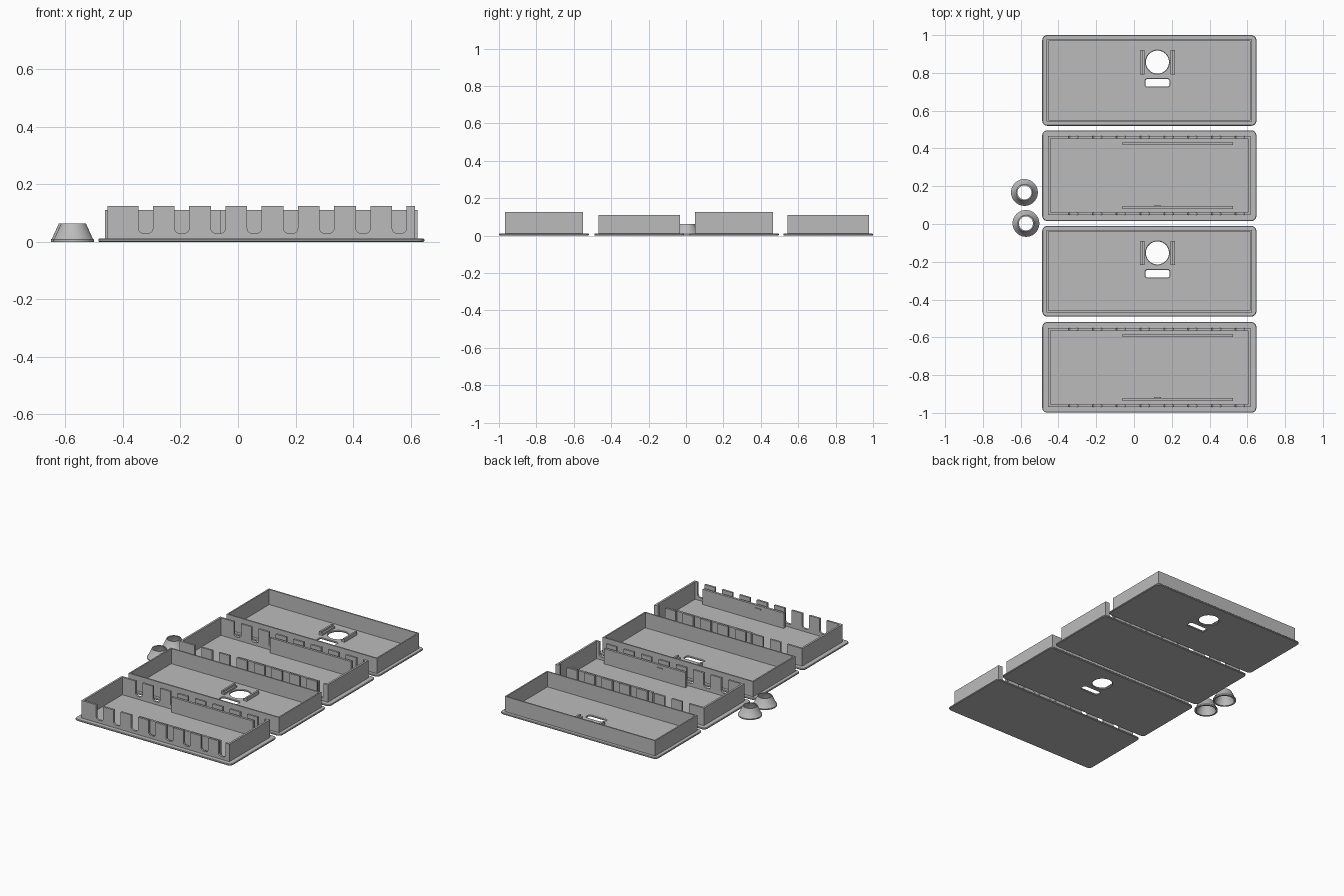
import bpy, bmesh, math

if "Cube" in bpy.data.objects:
    bpy.data.objects.remove(bpy.data.objects["Cube"])

grey = bpy.data.materials.new("matte_grey")
grey.diffuse_color = (0.5, 0.5, 0.5, 1)
grey.use_nodes = True
grey.node_tree.nodes["Principled BSDF"].inputs["Base Color"].default_value = grey.diffuse_color

CX = 0.081          # shared centre of the trays
FLOOR = 0.011       # base plate thickness


def finish(ob, smooth=True):
    ob.data.materials.clear()
    ob.data.materials.append(grey)
    bpy.ops.object.select_all(action='DESELECT')
    ob.select_set(True)
    bpy.context.view_layer.objects.active = ob
    if smooth:
        bpy.ops.object.shade_smooth_by_angle(angle=math.radians(30))
    return ob


def rounded(cx, cy, hx, hy, r, n=6):
    """Outline of a rounded rectangle."""
    if r == 0:
        return [(cx + a * hx, cy + b * hy) for a, b in ((1, 1), (-1, 1), (-1, -1), (1, -1))]
    pts = []
    for q, (a, b) in enumerate(((1, 1), (-1, 1), (-1, -1), (1, -1))):
        for i in range(n + 1):
            t = math.pi / 2 * (q + i / n)
            pts.append((cx + a * (hx - r) + r * math.cos(t), cy + b * (hy - r) + r * math.sin(t)))
    return pts


def circle(cx, cy, r, n=40):
    return [(cx + r * math.cos(2 * math.pi * i / n), cy + r * math.sin(2 * math.pi * i / n)) for i in range(n)]


def prism(name, loops, depth, loc, rot=(0, 0, 0), chamfer=0.0):
    """Extrude outlines (later loops are holes), centred on their own plane."""
    cu = bpy.data.curves.new(name, 'CURVE')
    cu.dimensions = '2D'
    cu.fill_mode = 'BOTH'
    cu.extrude = depth / 2 - chamfer
    cu.bevel_depth = chamfer
    cu.bevel_resolution = 0
    cu.offset = -chamfer
    for pts in loops:
        sp = cu.splines.new('POLY')
        sp.points.add(len(pts) - 1)
        for p, (x, y) in zip(sp.points, pts):
            p.co = (x, y, 0, 1)
        sp.use_cyclic_u = True
    ob = bpy.data.objects.new(name, cu)
    bpy.context.collection.objects.link(ob)
    ob.location, ob.rotation_euler = loc, rot
    bpy.ops.object.select_all(action='DESELECT')
    ob.select_set(True)
    bpy.context.view_layer.objects.active = ob
    bpy.ops.object.convert(target='MESH')
    return finish(bpy.context.object)


def box(name, x0, x1, y0, y1, z0, z1):
    bpy.ops.mesh.primitive_cube_add(size=1, location=((x0 + x1) / 2, (y0 + y1) / 2, (z0 + z1) / 2))
    ob = bpy.context.object
    ob.name = name
    ob.scale = (x1 - x0, y1 - y0, z1 - z0)
    return finish(ob, False)


def base_plate(name, cy, holes=()):
    outline = rounded(CX, cy, 0.567, 0.24, 0.027)
    prism(name, [outline, *holes], FLOOR, (0, 0, FLOOR / 2), chamfer=0.003)


def lid_tray(tag, cy):
    # floor with a round opening and a rounded slot
    hx = 0.124
    base_plate(tag + "_base", cy, [circle(hx, cy + 0.097, 0.061),
                                   rounded(hx, cy - 0.013, 0.064, 0.02, 0.011)])
    # continuous rim wall
    z0, z1 = FLOOR - 0.002, 0.11
    prism(tag + "_rim", [rounded(CX, cy, 0.543, 0.218, 0), rounded(CX, cy, 0.534, 0.209, 0)],
          z1 - z0, (0, 0, (z0 + z1) / 2))
    # stepped rails either side of the opening
    for s, side in ((-1, "left"), (1, "right")):
        for part, a, b, h in (("step", 0.069, 0.081, 0.022), ("rail", 0.080, 0.092, 0.034)):
            x0, x1 = sorted((hx + s * a, hx + s * b))
            box(f"{tag}_{side}_{part}", x0, x1, cy + 0.032, cy + 0.16, 0.008, h)


def slotted_profile(z0, z1):
    """Long wall seen from the front, with eight U-shaped notches."""
    x0, x1, bottom, r, w = CX - 0.535, CX + 0.535, 0.03, 0.017, 0.025
    pts = [(x1, z0), (x0, z0), (x0, z1)]
    for i in range(8):
        c = -0.321 + i * 0.126
        pts.append((c - w, z1))
        for side in (-1, 1):
            for k in range(6):
                t = math.pi / 2 * k / 5
                t = math.pi + t if side < 0 else 1.5 * math.pi + t
                pts.append((c + side * (w - r) + r * math.cos(t), bottom + r + r * math.sin(t)))
        pts.append((c + w, z1))
    return pts + [(x1, z1)]


def slotted_tray(tag, cy):
    base_plate(tag + "_base", cy)
    z0, z1, t, hy = FLOOR - 0.002, 0.125, 0.013, 0.209
    for s, side in ((-1, "front"), (1, "back")):
        # notched long walls and the inner retaining plates
        prism(f"{tag}_{side}_wall", [slotted_profile(z0, z1)], t,
              (0, cy + s * (hy - t / 2), 0), (math.pi / 2, 0, 0))
        y0, y1 = sorted((cy + s * 0.162, cy + s * 0.177))
        box(f"{tag}_{side}_plate", -0.062, 0.525, y0, y1, z0, 0.11)
        # end walls
        x0, x1 = sorted((CX + s * 0.535, CX + s * (0.535 - t)))
        box(f"{tag}_{'left' if s < 0 else 'right'}_wall", x0, x1, cy - hy + t, cy + hy - t, z0, z1)
    # small catch on the front plate
    box(tag + "_catch", 0.105, 0.143, cy - 0.164, cy - 0.157, 0.085, 0.093)


def cup(name, x, y):
    # hollow tapered ring, open at both ends
    profile = [(0.071, 0), (0.071, 0.008), (0.067, 0.011), (0.0435, 0.063),
               (0.037, 0.063), (0.060, 0.010), (0.060, 0)]
    n = 40
    bm = bmesh.new()
    rings = [[bm.verts.new((r * math.cos(2 * math.pi * i / n), r * math.sin(2 * math.pi * i / n), z))
              for i in range(n)] for r, z in profile]
    for a, b in zip(rings, rings[1:] + rings[:1]):
        for i in range(n):
            j = (i + 1) % n
            bm.faces.new((a[i], a[j], b[j], b[i]))
    bmesh.ops.recalc_face_normals(bm, faces=bm.faces)
    me = bpy.data.meshes.new(name)
    bm.to_mesh(me)
    bm.free()
    ob = bpy.data.objects.new(name, me)
    bpy.context.collection.objects.link(ob)
    ob.location = (x, y, 0)
    finish(ob)


slotted_tray("slotted_tray_front", -0.759)
lid_tray("lid_tray_front", -0.25)
slotted_tray("slotted_tray_back", 0.256)
lid_tray("lid_tray_back", 0.76)
cup("cup_back", -0.58, 0.167)
cup("cup_front", -0.572, 0.003)
